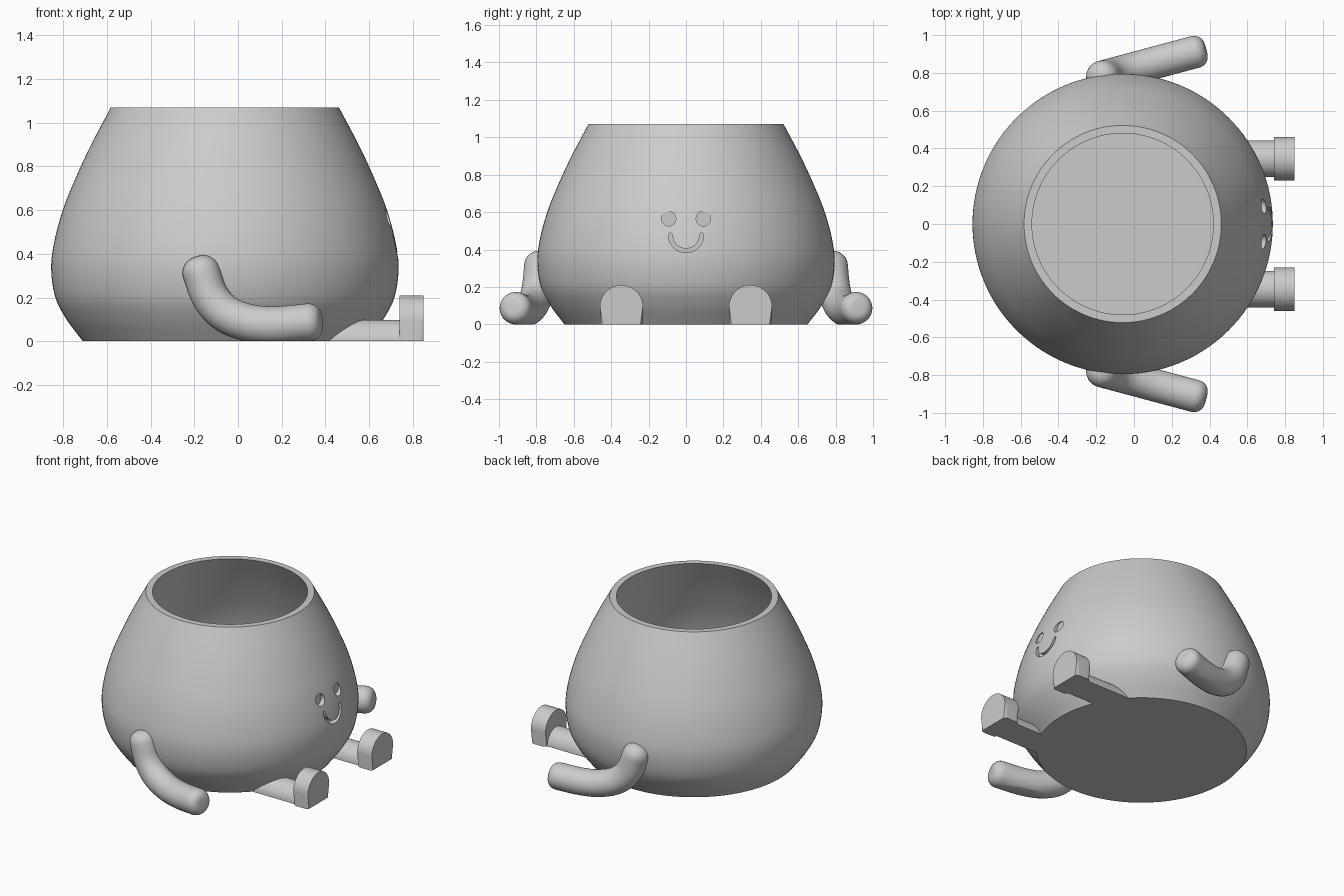
import bpy, bmesh
from math import sin, cos, pi
from mathutils import Vector

if "Cube" in bpy.data.objects:
    bpy.data.objects.remove(bpy.data.objects["Cube"])

CX = -0.06  # pot axis
OUTER = [(.65, 0), (.725, .1), (.776, .2), (.795, .33), (.782, .45), (.742, .6),
         (.682, .75), (.612, .9), (.522, 1.07)]


def smooth_path(pts, n=6):
    """Catmull-Rom curve through the points."""
    p = [Vector(q) for q in pts]
    p = [2 * p[0] - p[1]] + p + [2 * p[-1] - p[-2]]
    out = []
    for a, b, c, d in zip(p, p[1:], p[2:], p[3:]):
        for k in range(n):
            t = k / n
            out.append(.5 * (2 * b + (c - a) * t + (2 * a - 5 * b + 4 * c - d) * t ** 2
                             + (3 * b - a - 3 * c + d) * t ** 3))
    return out + [p[-2]]


def finish(name, bm, ground=False):
    if ground:  # slice flat at z = 0
        r = bmesh.ops.bisect_plane(bm, geom=bm.verts[:] + bm.edges[:] + bm.faces[:],
                                   plane_co=(0, 0, 0), plane_no=(0, 0, 1), clear_inner=True)
        edges = [e for e in r['geom_cut'] if isinstance(e, bmesh.types.BMEdge)]
        bmesh.ops.holes_fill(bm, edges=edges)
    bmesh.ops.recalc_face_normals(bm, faces=bm.faces)
    me = bpy.data.meshes.new(name)
    bm.to_mesh(me)
    bm.free()
    ob = bpy.data.objects.new(name, me)
    bpy.context.collection.objects.link(ob)
    return ob


def skin(rings):
    """Closed solid from a list of vertex rings."""
    bm = bmesh.new()
    rows = [[bm.verts.new(c) for c in ring] for ring in rings]
    for a, b in zip(rows, rows[1:]):
        for i in range(len(a)):
            j = (i + 1) % len(a)
            bm.faces.new((a[i], a[j], b[j], b[i]))
    bm.faces.new(rows[0])
    bm.faces.new(rows[-1])
    return bm


def lathe(profile, n=128):
    return skin([[(CX + r * cos(2 * pi * i / n), r * sin(2 * pi * i / n), z)
                  for i in range(n)] for r, z in profile])


def prism(yz, x0, x1):
    return skin([[(x, y, z) for y, z in yz] for x in (x0, x1)])


def arc(cy, cz, r, a0, a1, n):
    return [(cy + r * cos(a0 + (a1 - a0) * i / n), cz + r * sin(a0 + (a1 - a0) * i / n))
            for i in range(n + 1)]


def cut(ob, cutter):
    m = ob.modifiers.new("cut", 'BOOLEAN')
    m.operation, m.solver, m.object = 'DIFFERENCE', 'EXACT', cutter
    bpy.context.view_layer.objects.active = ob
    bpy.ops.object.modifier_apply(modifier=m.name)


def shade(ob):
    bpy.ops.object.select_all(action='DESELECT')
    ob.select_set(True)
    bpy.context.view_layer.objects.active = ob
    bpy.ops.object.shade_smooth_by_angle(angle=.6)


def hide(ob):
    ob.hide_render = True
    ob.hide_set(True)


# Pot body: outer wall, rim, inner wall, floor
outer = smooth_path(OUTER)
inner = [(p.x - .042, p.y) for p in outer if p.y > .05]
body = finish("pot_body", lathe([tuple(p) for p in outer] + inner[::-1]))
cavity = finish("cavity_cutter", lathe([(r + .015, z) for r, z in inner]))

# Recessed eyes and smile
cutters = [finish("eye_cutter", prism(arc(s * .093, .565, .039, 0, 2 * pi, 40)[:-1], .667, .9))
           for s in (-1, 1)]
smile = (arc(0, .477, .094, pi, 2 * pi, 32) + arc(.083, .477, .011, 0, pi, 8)[1:-1]
         + arc(0, .477, .072, 2 * pi, pi, 32) + arc(-.083, .477, .011, 0, pi, 8)[1:-1])
cutters.append(finish("smile_cutter", prism(smile, .693, .9)))
for c in cutters:
    cut(body, c)
    hide(c)
shade(body)

# Arm centre line (x, z) with rounded ends
R = .086
path = smooth_path([(-.168, .315), (-.125, .2), (-.05, .122), (.06, .082), (.18, .074), (.325, .087)], 8)


def arm(s):
    tang = [(path[min(i + 1, len(path) - 1)] - path[max(i - 1, 0)]).normalized()
            for i in range(len(path))]
    st = [(p, t, R) for p, t in zip(path, tang)]
    b0, b1 = .075, .055
    st = [(path[0] - tang[0] * b0 * cos(a), tang[0], R - b0 + b0 * sin(a))
          for a in [k * pi / 16 for k in range(8)]] + st
    st += [(path[-1] + tang[-1] * b1 * sin(a), tang[-1], R - b1 + b1 * cos(a))
           for a in [k * pi / 16 for k in range(1, 9)]]
    h = Vector((.966, .259 * s, 0))
    side = Vector((-.259, .966 * s, 0))
    rings = []
    for p, t, r in st:
        c = Vector((p.x, s * (.91 + (p.x - .32) * .268), p.y))
        nrm = h * -t.y + Vector((0, 0, t.x))
        rings.append([c + r * (cos(a) * side + sin(a) * nrm)
                      for a in [2 * pi * i / 40 for i in range(40)]])
    return skin(rings)


for s, side in ((-1, "right"), (1, "left")):
    y = s * .345
    # Arms
    arm_ob = finish(side + "_arm", arm(s), ground=True)
    cut(arm_ob, cavity)
    shade(arm_ob)
    # Half-round legs
    leg = finish(side + "_leg", prism(arc(y, 0, .097, 0, pi, 32), .4, .78))
    cut(leg, cavity)
    shade(leg)
    # Arched feet with rounded rims
    bm = prism([(y + .115, -.1)] + arc(y, .095, .115, 0, pi, 32) + [(y - .115, -.1)], .74, .85)
    rims = [e for e in bm.edges if abs(e.verts[0].co.x - e.verts[1].co.x) < 1e-5]
    bmesh.ops.bevel(bm, geom=rims, offset=.025, segments=5, profile=.5, affect='EDGES')
    shade(finish(side + "_foot", bm, ground=True))
hide(cavity)
